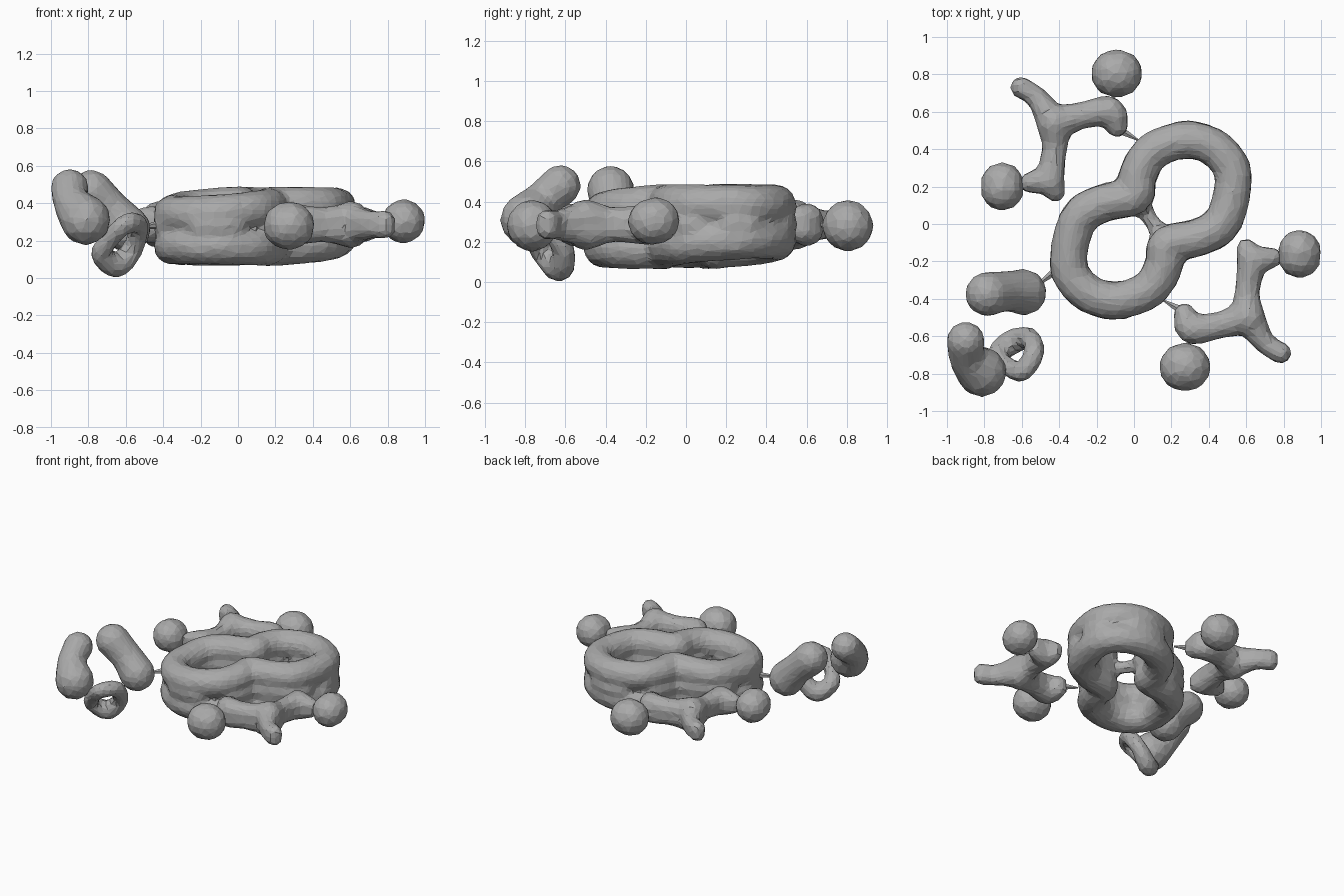
import bpy, bmesh
from mathutils import Vector, Matrix

cube = bpy.data.objects.get("Cube")
if cube:
    bpy.data.objects.remove(cube, do_unlink=True)

grey = bpy.data.materials.new("plain_grey")
grey.use_nodes = True
GREY = (0.4, 0.4, 0.4, 1)
grey.diffuse_color = GREY
grey.node_tree.nodes["Principled BSDF"].inputs["Base Color"].default_value = GREY

MID = 0.285
PIVOT = Vector((0.18, 0.04))


def turn(p):
    """Half turn about the vertical axis of the double ring."""
    return (PIVOT.x - p[0], PIVOT.y - p[1], *p[2:])


def add_object(name, bm):
    mesh = bpy.data.meshes.new(name)
    bm.to_mesh(mesh)
    bm.free()
    mesh.materials.append(grey)
    ob = bpy.data.objects.new(name, mesh)
    bpy.context.collection.objects.link(ob)
    return ob


def samples(path, closed=False, step=0.025):
    """Smooth spline samples of (x, y, z, radius) points."""
    pts = [Vector(p) for p in path]
    n = len(pts)
    out = []
    for i in range(n if closed else n - 1):
        if closed:
            a, b, c, d = (pts[(i + k) % n] for k in (-1, 0, 1, 2))
        else:
            a, b, c, d = (pts[min(max(i + k, 0), n - 1)] for k in (-1, 0, 1, 2))
        count = max(2, int((c - b).length / step))
        for k in range(count):
            t = k / count
            out.append(0.5 * (2 * b + (c - a) * t + (2 * a - 5 * b + 4 * c - d) * t ** 2
                              + (3 * b - a - 3 * c + d) * t ** 3))
    if not closed:
        out.append(pts[-1])
    return out


def blob(name, beads, voxel=0.022, keep=0.2):
    """Fuse beads into one skin with coarse facets."""
    bm = bmesh.new()
    for b in beads:
        bmesh.ops.create_icosphere(bm, subdivisions=2, radius=b[3],
                                   matrix=Matrix.Translation(b[:3]))
    ob = add_object(name, bm)
    remesh = ob.modifiers.new("fuse", 'REMESH')
    remesh.mode = 'VOXEL'
    remesh.voxel_size = voxel
    smooth = ob.modifiers.new("soften", 'SMOOTH')
    smooth.iterations = 2
    dec = ob.modifiers.new("facets", 'DECIMATE')
    dec.ratio = keep
    deps = bpy.context.evaluated_depsgraph_get()
    baked = bpy.data.meshes.new_from_object(ob.evaluated_get(deps))
    ob.modifiers.clear()
    ob.data = baked
    if not baked.materials:
        baked.materials.append(grey)
    for poly in baked.polygons:
        poly.use_smooth = False
        poly.material_index = 0


def link(name, a, b, r1=0.025, r2=0.006):
    """Thin tapered strand."""
    a, b = Vector(a), Vector(b)
    d = b - a
    bm = bmesh.new()
    mat = Matrix.Translation((a + b) / 2) @ d.to_track_quat('Z', 'Y').to_matrix().to_4x4()
    bmesh.ops.create_cone(bm, cap_ends=True, segments=6, radius1=r1, radius2=r2,
                          depth=d.length, matrix=mat)
    add_object(name, bm)


def ring_point(x, y, sign):
    """Upper or lower ring point: slightly tilted, flatter at the far ends."""
    off = Vector((x, y)) - PIVOT / 2
    spread = 0.114 - 0.12 * off.length_squared
    return (x, y, MID - 0.008 + 0.03 * (off.x + off.y) + sign * spread, 0.104)


# Double ring: upper and lower tubes joined by a pitted wall
half = [(0, 0.15), (-0.17, 0.11), (-0.3, 0.02), (-0.35, -0.22),
        (-0.26, -0.36), (-0.1, -0.41), (0.08, -0.35), (0.16, -0.22)]
loop = half + [turn(p) for p in half]
pits = [(-0.29, -0.34), (0.05, -0.37), (-0.34, -0.1)]
pits += [turn(p) for p in pits]
beads = [b for sign in (-1, 1)
         for b in samples([ring_point(x, y, sign) for x, y in loop], closed=True)]
beads += [b for b in samples([(x, y, MID, 0.106) for x, y in loop], closed=True)
          if all((b.xy - Vector(p)).length > 0.095 for p in pits)]
beads += samples([(0.02, 0.12, MID, 0.06), (0.09, 0.02, MID, 0.045), (0.16, -0.08, MID, 0.06)])
blob("double_ring", beads)

# Branched side groups, one on each side, taller than wide
branches = [
    [(0.6, -0.13, MID, 0.055), (0.64, -0.19, MID, 0.08), (0.74, -0.18, MID, 0.055)],
    [(0.63, -0.19, MID, 0.08), (0.605, -0.37, MID, 0.07), (0.605, -0.5, MID, 0.1)],
    [(0.6, -0.5, MID, 0.095), (0.46, -0.54, MID, 0.075), (0.31, -0.56, MID, 0.085),
     (0.27, -0.48, MID, 0.06)],
    [(0.61, -0.5, MID, 0.09), (0.7, -0.635, MID, 0.06), (0.785, -0.69, MID, 0.06)],
]
balls = [[(0.885, -0.147, 0.305, 0.12), (0.885, -0.173, 0.3, 0.12)],
         [(0.262, -0.765, 0.28, 0.132), (0.282, -0.765, 0.28, 0.132)]]
strands = [((0.74, -0.18, MID), (0.8, -0.18, MID)),
           ((0.31, -0.6, MID), (0.28, -0.66, MID)),
           ((0.25, -0.46, MID), (0.16, -0.41, MID))]
for side, place in (("left", lambda p: p), ("right", turn)):
    beads = [b + Vector((0, 0, rise * b[3], 0)) for path in branches for rise in (-0.3, 0.3)
             for b in samples([place(p) for p in path])]
    blob(side + "_branch", beads)
    for i, pair in enumerate(balls):
        blob(f"{side}_ball_{i + 1}", [place(p) for p in pair])
    for i, (a, b) in enumerate(strands):
        link(f"{side}_strand_{i + 1}", place(a), place(b))

# Tail: two sloping lobes, a ragged loop and a strand to the ring
blob("inner_tail_lobe", samples([(-0.785, -0.375, 0.46, 0.122), (-0.68, -0.36, 0.36, 0.112),
                                 (-0.59, -0.365, 0.26, 0.128)]))
blob("outer_tail_lobe", samples([(-0.9, -0.625, 0.48, 0.106), (-0.89, -0.72, 0.4, 0.1),
                                 (-0.815, -0.79, 0.31, 0.138)]))
blob("tail_loop", samples([(-0.73, -0.7, 0.13, 0.06), (-0.65, -0.63, 0.068, 0.07),
                           (-0.56, -0.61, 0.16, 0.058), (-0.535, -0.69, 0.28, 0.058),
                           (-0.6, -0.79, 0.29, 0.055), (-0.69, -0.75, 0.2, 0.052)],
                          closed=True), voxel=0.02)
link("tail_strand", (-0.42, -0.25, MID), (-0.52, -0.33, 0.27))
